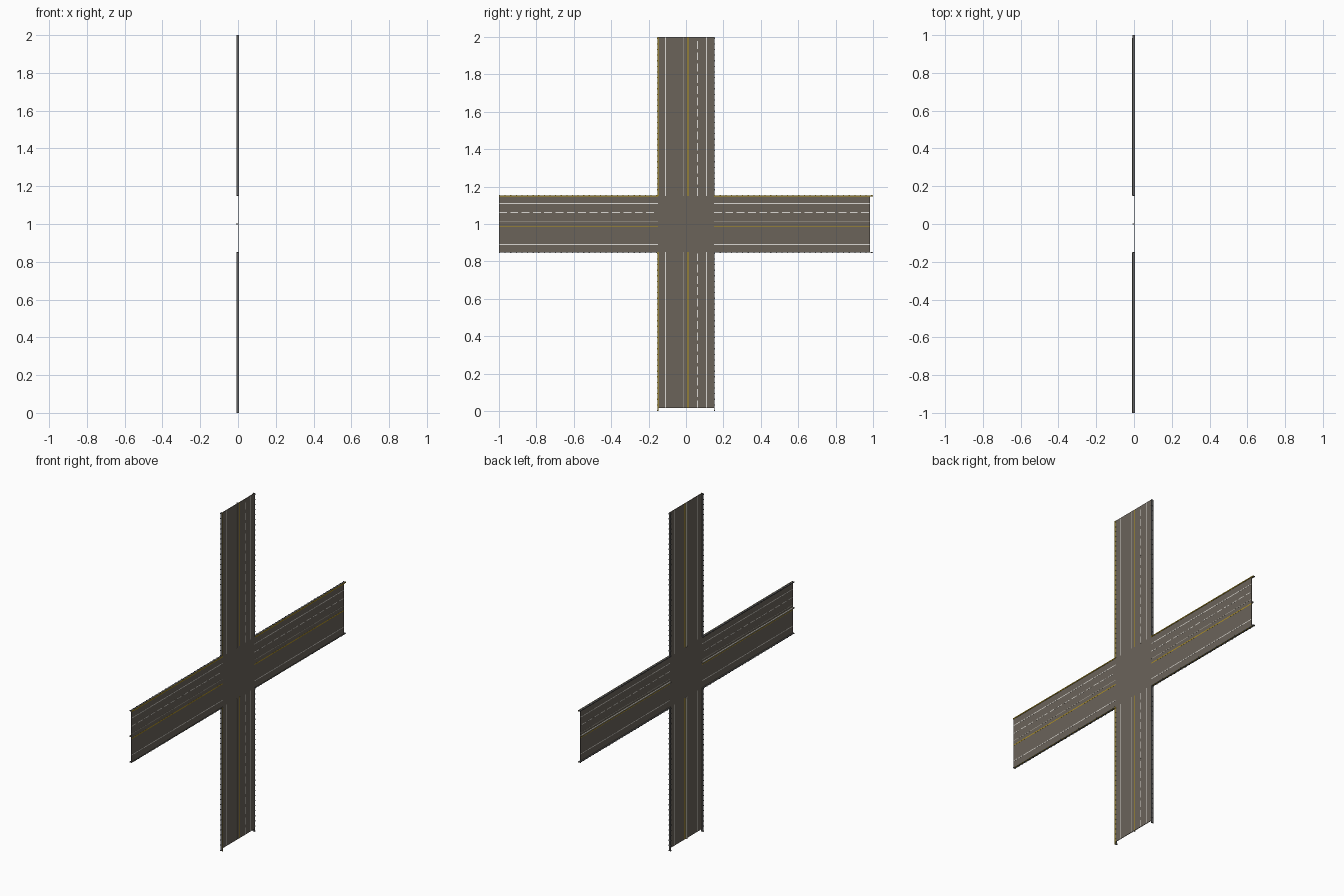
import bpy, bmesh

if "Cube" in bpy.data.objects:
    bpy.data.objects.remove(bpy.data.objects["Cube"])

def material(name, rgb):
    m = bpy.data.materials.new(name)
    m.diffuse_color = (*rgb, 1)
    m.use_nodes = True
    m.node_tree.nodes["Principled BSDF"].inputs["Base Color"].default_value = m.diffuse_color
    return m

ASPHALT = material("asphalt", (0.145, 0.125, 0.102))
WHITE = material("white_paint", (0.72, 0.70, 0.66))
YELLOW = material("yellow_paint", (0.48, 0.31, 0.01))
CONCRETE = material("pale_concrete", (0.42, 0.40, 0.34))
STEEL = material("grey_steel", (0.12, 0.12, 0.12))

HALF = 0.15      # half road width
MID = 1.0        # height of the crossing centre

def bars(name, mat, across, width, x0, x1, spans, horizontal):
    """Boxes running along a road at one sideways offset, one per span."""
    bm = bmesh.new()
    for a, b in spans:
        lo, hi = across - width / 2, across + width / 2
        vs = bmesh.ops.create_cube(bm, size=1)["verts"]
        for v in vs:
            x = x0 if v.co.x < 0 else x1
            s = lo if v.co.y < 0 else hi
            t = a if v.co.z < 0 else b
            v.co = (x, t, MID + s) if horizontal else (x, s, MID + t)
    me = bpy.data.meshes.new(name)
    bm.to_mesh(me)
    bm.free()
    me.materials.append(mat)
    ob = bpy.data.objects.new(name, me)
    bpy.context.collection.objects.link(ob)
    return ob

def repeat(spans, pitch, length):
    out = []
    for a, b in spans:
        t = a
        while t + length <= b + 1e-6:
            out.append((t, t + length))
            t += pitch
    return out

S0, S1 = 0.0, 0.003        # slab thickness range
P0, P1 = -0.0004, 0.0034   # paint shows on both faces

# central crossing square
bars("crossing", ASPHALT, 0, 2 * HALF, S0, S1, [(-HALF, HALF)], True)

for horizontal in (True, False):
    road = "cross_road" if horizontal else "upright_road"
    # one end of each road deck stops just short of the rails
    if horizontal:
        arms = [(-1, -HALF), (HALF, 0.985)]
        yellow_side, centre_yellow, centre_white = 1, -0.012, 0.015
    else:
        arms = [(-0.985, -HALF), (HALF, 1)]
        yellow_side, centre_yellow, centre_white = -1, 0.010, -0.015
    full = [(-1, -HALF), (HALF, 1)]

    bars(road + "_deck", ASPHALT, 0, 2 * HALF, S0, S1, arms, horizontal)

    # painted lane lines
    for i, off in enumerate((-0.109, 0.109)):
        bars(f"{road}_edge_line_{i}", WHITE, off, 0.004, P0, P1, arms, horizontal)
    bars(road + "_lane_dashes", WHITE, 0.061, 0.004, P0, P1,
         repeat(arms, 0.0605, 0.042), horizontal)
    bars(road + "_centre_yellow_line", YELLOW, centre_yellow, 0.005, P0, P1, arms, horizontal)
    bars(road + "_centre_pale_line", CONCRETE, centre_white, 0.003, P0, P1, arms, horizontal)

    # raised median on the -x side
    bars(road + "_median", CONCRETE, 0, 0.007, -0.010 if horizontal else -0.008,
         S0, arms, horizontal)

    # side rails with posts
    for side in (-1, 1):
        tag = f"{road}_rail_{'low' if side < 0 else 'high'}"
        bars(tag, STEEL, side * 0.151, 0.004, -0.007, 0.005, full, horizontal)
        bars(tag + "_posts", STEEL, side * 0.1515, 0.006, -0.008, 0.0055,
             repeat(full, 0.03, 0.006), horizontal)
        if side == yellow_side:
            bars(tag + "_yellow_cap", YELLOW, side * 0.1505, 0.006, 0.005, 0.0065,
                 full, horizontal)
        elif horizontal:
            bars(tag + "_yellow_band", YELLOW, side * 0.153, 0.001, 0.001, 0.005,
                 full, horizontal)
